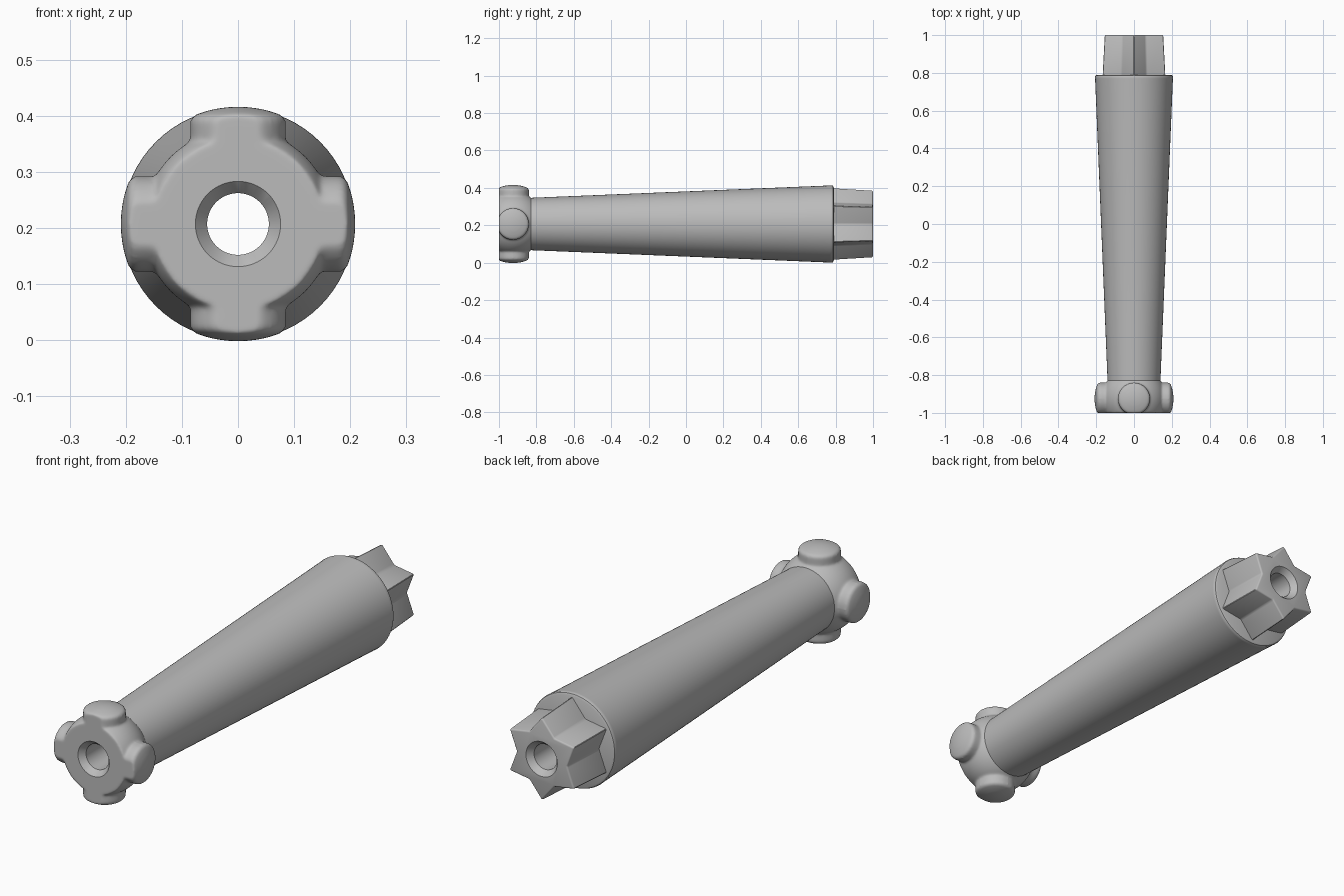
import bpy, bmesh, math
from mathutils import Matrix, Vector

if "Cube" in bpy.data.objects:
    bpy.data.objects.remove(bpy.data.objects["Cube"])

AXIS_Z = 0.207      # height of the long axis
HEAD_Y = -0.925     # centre of the knobbed head
RIM = 0.207         # largest radius

grey = bpy.data.materials.new("plain grey")
grey.use_nodes = True
grey.diffuse_color = (0.5, 0.5, 0.5, 1)
grey.node_tree.nodes["Principled BSDF"].inputs["Base Color"].default_value = (0.5, 0.5, 0.5, 1)


def finish_mesh(bm, name):
    bmesh.ops.remove_doubles(bm, verts=bm.verts, dist=1e-5)
    bmesh.ops.recalc_face_normals(bm, faces=bm.faces)
    mesh = bpy.data.meshes.new(name)
    bm.to_mesh(mesh)
    bm.free()
    mesh.materials.append(grey)
    obj = bpy.data.objects.new(name, mesh)
    bpy.context.collection.objects.link(obj)
    return obj


def lathe(name, profile, steps=72):
    """Spin (radius, y) points about the y axis."""
    bm = bmesh.new()
    verts = [bm.verts.new((r, y, 0)) for r, y in profile]
    edges = [bm.edges.new(pair) for pair in zip(verts, verts[1:])]
    bmesh.ops.spin(bm, geom=verts + edges, cent=(0, 0, 0), axis=(0, 1, 0),
                   angle=math.tau, steps=steps)
    obj = finish_mesh(bm, name)
    obj.location.z = AXIS_Z
    return obj


def boolean(obj, other, operation):
    mod = obj.modifiers.new(operation.lower(), 'BOOLEAN')
    mod.object, mod.operation, mod.solver = other, operation, 'EXACT'


def apply_modifiers(obj):
    bpy.context.view_layer.update()
    evaluated = obj.evaluated_get(bpy.context.evaluated_depsgraph_get())
    mesh = bpy.data.meshes.new_from_object(evaluated)
    obj.modifiers.clear()
    obj.data = mesh


def arc(radius, start, end, count, centre=0):
    """Profile points of a circle, angles measured from the axis."""
    angles = [math.radians(start + (end - start) * i / count) for i in range(count + 1)]
    return [(radius * math.sin(a), centre + radius * math.cos(a)) for a in angles]


# Tapered body with softened rim
body = lathe("tapered_body", [
    (0, -0.9), (0.138, -0.9), (0.14, -0.83), (RIM - 0.001, 0.77), (RIM, 0.779),
    (0.204, 0.786), (0.196, 0.79), (0, 0.79)])

# Head: ball cut flat in front
flat_angle = math.degrees(math.acos((-1 - HEAD_Y) / 0.17))
head = lathe("knobbed_head", arc(0.17, 0, flat_angle, 24, HEAD_Y) + [(0, -1)])

# Four domed knobs, flush with the flat front
front_cutter = lathe("front_cutter", [(0, -1.3), (0.5, -1.3), (0.5, -1), (0, -1)])
helpers = [front_cutter]
for i in range(4):
    knob = lathe("knob_%d" % (i + 1), arc(RIM + 0.002, 0, 22, 8) + [(0.085, 0.186), (0.085, 0.05), (0, 0.05)], 48)
    turn = Matrix.Rotation(i * math.pi / 2, 4, 'Y') @ Matrix.Rotation(math.pi / 2, 4, 'X')
    knob.matrix_world = Matrix.Translation((0, HEAD_Y, AXIS_Z)) @ turn
    boolean(head, knob, 'UNION')
    helpers.append(knob)
boolean(head, front_cutter, 'DIFFERENCE')

# Blend the knobs softly into the ball
remesh = head.modifiers.new("blend", 'REMESH')
remesh.mode, remesh.voxel_size = 'VOXEL', 0.005
soften = head.modifiers.new("soften", 'SMOOTH')
soften.factor, soften.iterations = 0.5, 12
apply_modifiers(head)

# Six-pointed tapered spline at the back
bm = bmesh.new()
rings = []
for y, scale in ((0.76, 1.08), (1.0, 1.0)):
    ring = []
    for i in range(12):
        r = (0.122 if i % 2 else 0.181) * scale
        a = i * math.pi / 6
        ring.append(bm.verts.new((r * math.sin(a), y, r * math.cos(a))))
    bm.faces.new(ring)
    rings.append(ring)
for i in range(12):
    j = (i + 1) % 12
    bm.faces.new((rings[0][i], rings[0][j], rings[1][j], rings[1][i]))
spline = finish_mesh(bm, "star_spline")
spline.location.z = AXIS_Z
bevel = spline.modifiers.new("soft edges", 'BEVEL')
bevel.width, bevel.segments, bevel.limit_method = 0.007, 3, 'ANGLE'

# Through bore with countersunk mouths
bore = lathe("bore_cutter", [
    (0, -1.03), (0.1, -1.03), (0.076, -1), (0.055, -0.974), (0.055, 0.974),
    (0.076, 1), (0.1, 1.03), (0, 1.03)], 64)
helpers.append(bore)
for part in (body, head, spline):
    boolean(part, bore, 'DIFFERENCE')
    apply_modifiers(part)

for helper in helpers:
    bpy.data.objects.remove(helper)

# Smooth shading with crisp edges
for part in (body, head, spline):
    bpy.ops.object.select_all(action='DESELECT')
    part.select_set(True)
    bpy.context.view_layer.objects.active = part
    bpy.ops.object.shade_smooth_by_angle(angle=math.radians(30))
